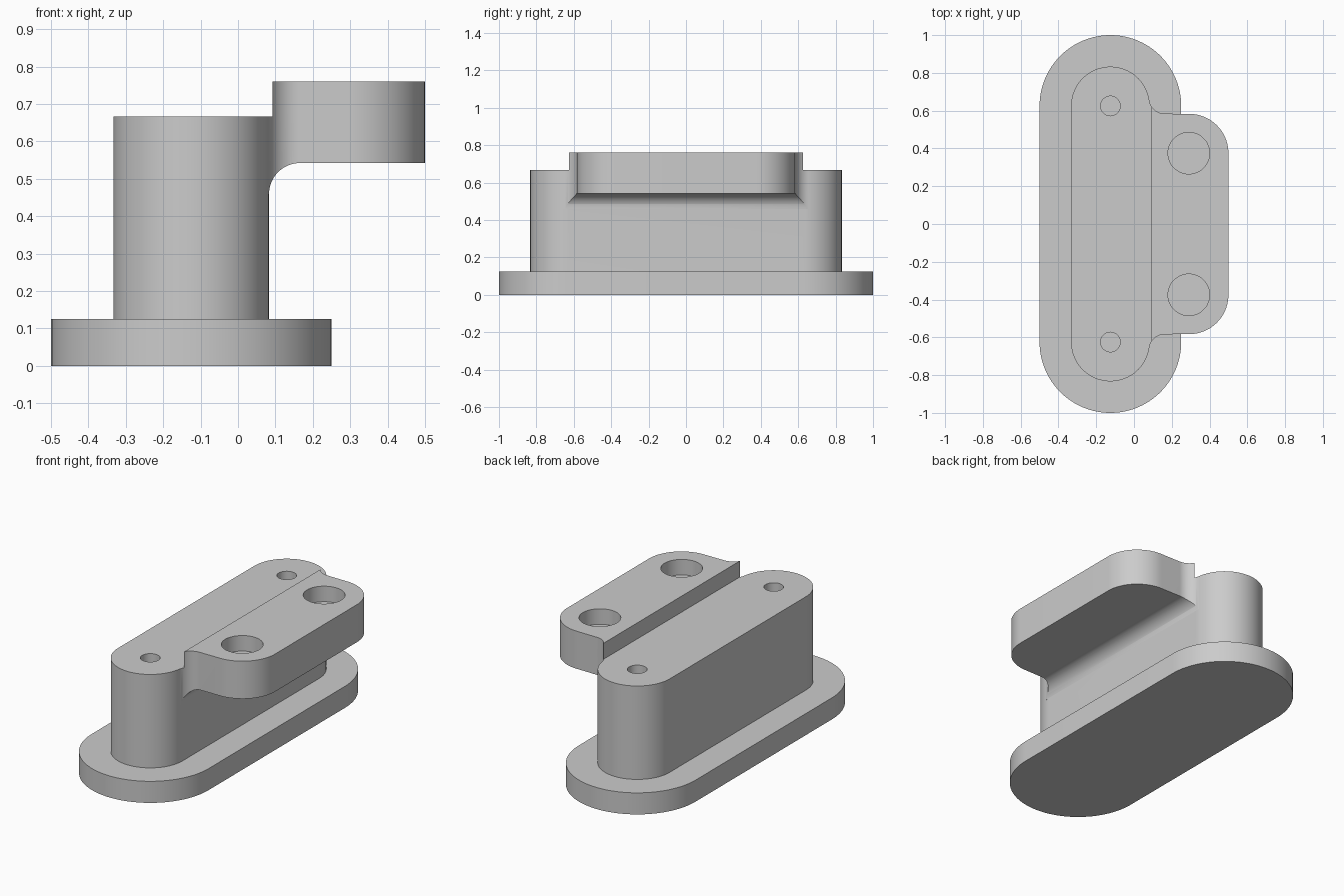
import bpy
import bmesh
from math import radians, sin, cos
from mathutils import Vector

if "Cube" in bpy.data.objects:
    bpy.data.objects.remove(bpy.data.objects["Cube"], do_unlink=True)

grey = bpy.data.materials.new("plain grey")
grey.use_nodes = True
grey.diffuse_color = (0.6, 0.6, 0.6, 1)
grey.node_tree.nodes["Principled BSDF"].inputs["Base Color"].default_value = (0.6, 0.6, 0.6, 1)

AXIS_X = -0.125    # centre line of base and column
END_Y = 0.625      # centre of the rounded ends
COLUMN_TOP = 0.667
ARM_TOP = 0.76


def arc(cx, cy, r, start, end, steps=24):
    angles = [radians(start + (end - start) * i / steps) for i in range(steps + 1)]
    return [(cx + r * cos(a), cy + r * sin(a)) for a in angles]


def stadium(r):
    return arc(AXIS_X, END_Y, r, 0, 180, 48) + arc(AXIS_X, -END_Y, r, 180, 360, 48)


def prism(name, outline, low, high, along_y=False):
    """Extrude a closed outline along z, or an x-z outline along y."""
    place = (lambda u, v, h: (u, h, v)) if along_y else (lambda u, v, h: (u, v, h))
    bm = bmesh.new()
    face = bm.faces.new([bm.verts.new(place(u, v, low)) for u, v in outline])
    lifted = bmesh.ops.extrude_face_region(bm, geom=[face])["geom"]
    moved = [g for g in lifted if isinstance(g, bmesh.types.BMVert)]
    bmesh.ops.translate(bm, verts=moved, vec=Vector(place(0, 0, high - low)))
    bmesh.ops.recalc_face_normals(bm, faces=bm.faces)
    mesh = bpy.data.meshes.new(name)
    bm.to_mesh(mesh)
    bm.free()
    mesh.materials.append(grey)
    obj = bpy.data.objects.new(name, mesh)
    bpy.context.collection.objects.link(obj)
    return obj


def activate(obj):
    bpy.ops.object.select_all(action='DESELECT')
    obj.select_set(True)
    bpy.context.view_layer.objects.active = obj


def combine(target, tool, operation):
    mod = target.modifiers.new("combine", 'BOOLEAN')
    mod.operation = operation
    mod.solver = 'EXACT'
    mod.object = tool
    activate(target)
    bpy.ops.object.modifier_apply(modifier=mod.name)
    bpy.data.objects.remove(tool, do_unlink=True)


# Base plate and upright column
base = prism("base_plate", stadium(0.375), 0, 0.125)
body = prism("column_and_arm", stadium(0.208), 0.125, COLUMN_TOP)

# Arm plan: flared neck and rounded outer corners, mirrored front to back
half = [(0.0, 0.655)] + arc(0.163, 0.667, 0.083, 188.2, 270) + arc(0.292, 0.375, 0.208, 90, 0)
plan = half + [(x, -y) for x, y in reversed(half)]
arm = prism("arm", plan, 0.3, 0.9)

# Arm side profile: fillet underneath, small step above the column
profile = [(-0.05, 0.458)] + arc(0.166, 0.459, 0.083, 180, 90)
profile += [(0.6, 0.542), (0.6, ARM_TOP), (0.0917, ARM_TOP),
            (0.0917, COLUMN_TOP), (-0.05, COLUMN_TOP)]
combine(arm, prism("arm_profile", profile, -0.9, 0.9, along_y=True), 'INTERSECT')
combine(body, arm, 'UNION')

# Blind holes: small pair in the column, wide pair in the arm
for side in (-1, 1):
    small = arc(AXIS_X, side * END_Y, 0.052, 0, 352.5, 47)
    combine(body, prism("column_hole", small, COLUMN_TOP - 0.21, 0.9), 'DIFFERENCE')
    wide = arc(0.29, side * 0.375, 0.11, 0, 352.5, 47)
    combine(body, prism("arm_hole", wide, ARM_TOP - 0.09, 0.9), 'DIFFERENCE')

for obj in (base, body):
    activate(obj)
    bpy.ops.object.shade_smooth_by_angle(angle=radians(30))
